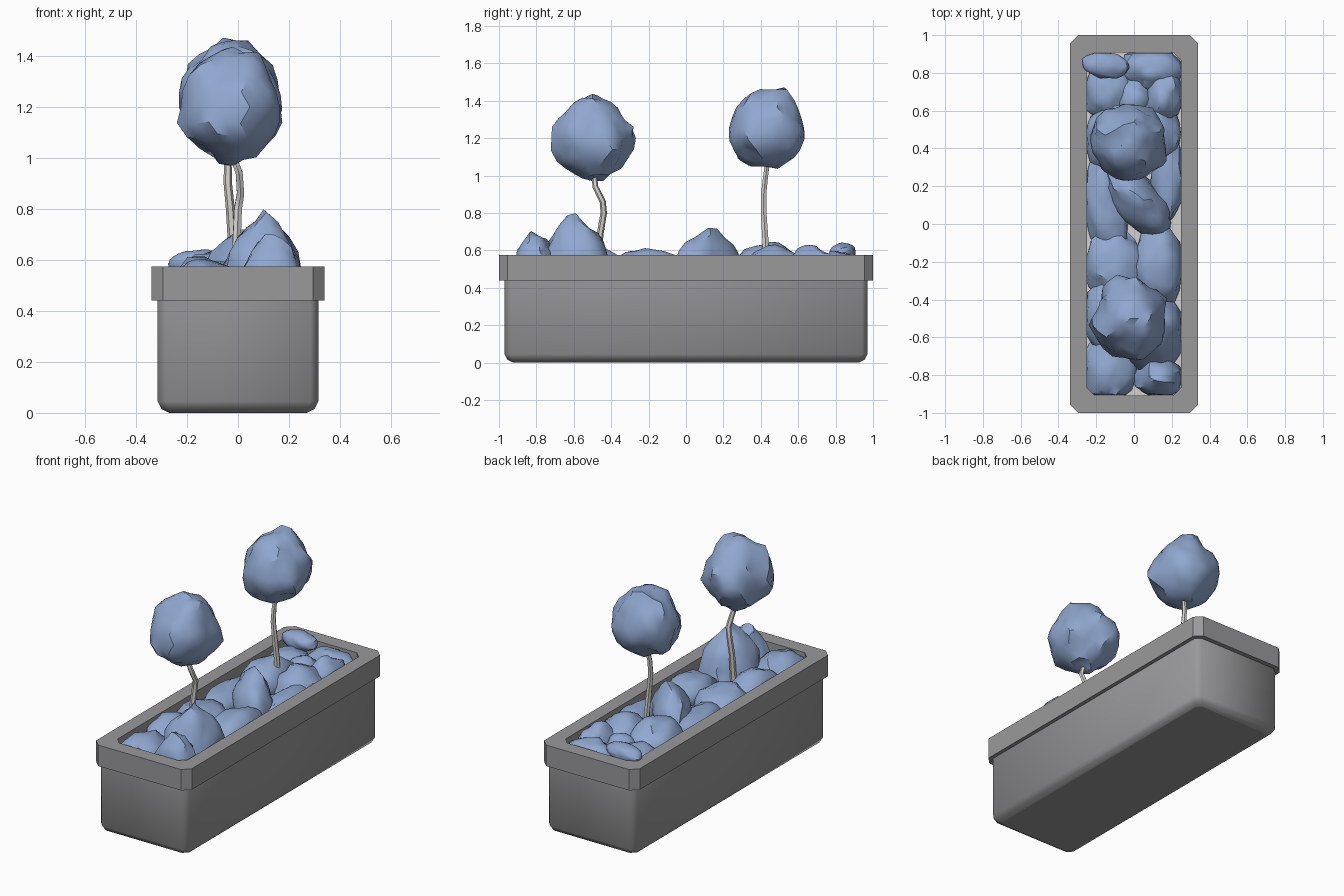
import bpy, bmesh, math
from mathutils import Vector, Matrix, noise

if "Cube" in bpy.data.objects:
    bpy.data.objects.remove(bpy.data.objects["Cube"])


def material(name, rgb):
    m = bpy.data.materials.new(name)
    m.diffuse_color = (*rgb, 1)
    m.use_nodes = True
    m.node_tree.nodes["Principled BSDF"].inputs["Base Color"].default_value = m.diffuse_color
    return m


GREY = material("planter grey", (0.32, 0.32, 0.33))
BLUE = material("foliage blue", (0.28, 0.39, 0.63))
PALE = material("pale bark", (0.66, 0.65, 0.63))


def finish(bm, name, mat, angle):
    bmesh.ops.recalc_face_normals(bm, faces=bm.faces)
    me = bpy.data.meshes.new(name)
    bm.to_mesh(me)
    bm.free()
    ob = bpy.data.objects.new(name, me)
    bpy.context.collection.objects.link(ob)
    me.materials.append(mat)
    bpy.ops.object.select_all(action='DESELECT')
    ob.select_set(True)
    bpy.context.view_layer.objects.active = ob
    bpy.ops.object.shade_smooth_by_angle(angle=math.radians(angle))
    return ob


def loft(name, loops, mat, angle, caps=False, ring=False):
    """Skin chamfered rectangles given as (half x, half y, chamfer, z)."""
    bm = bmesh.new()
    rows = []
    for x, y, c, z in loops:
        pts = [(x, -y + c), (x, y - c), (x - c, y), (-x + c, y),
               (-x, y - c), (-x, -y + c), (-x + c, -y), (x - c, -y)]
        rows.append([bm.verts.new((px, py, z)) for px, py in pts])
    pairs = list(zip(rows, rows[1:])) + ([(rows[-1], rows[0])] if ring else [])
    for a, b in pairs:
        for i in range(8):
            j = (i + 1) % 8
            bm.faces.new((a[i], a[j], b[j], b[i]))
    if caps:
        bm.faces.new(rows[0][::-1])
        if len(rows) > 1:
            bm.faces.new(rows[-1])
    return finish(bm, name, mat, angle)


# Planter box, rim and soil bed
loft("planter_body", [(0.27, 0.925, 0.03, 0), (0.30, 0.955, 0.03, 0.015),
                      (0.315, 0.97, 0.03, 0.045), (0.315, 0.97, 0.03, 0.45)], GREY, 50)
loft("planter_base", [(0.27, 0.925, 0.03, 0), (0.26, 0.915, 0.03, 0.01)], GREY, 30, caps=True)
loft("planter_rim", [(0.34, 1.0, 0.045, 0.44), (0.34, 1.0, 0.045, 0.575),
                     (0.25, 0.907, 0.04, 0.575), (0.25, 0.907, 0.04, 0.44)], GREY, 30, ring=True)
loft("soil_bed", [(0.252, 0.909, 0.04, 0.44), (0.252, 0.909, 0.04, 0.47)], PALE, 30, caps=True)


def blob(name, centre, radii, seed, rot=0, rough=0.2, peak=0.0, clip=None, sub=3):
    """Lumpy ball; clip limits it to the planter opening."""
    bm = bmesh.new()
    bmesh.ops.create_icosphere(bm, subdivisions=sub, radius=1)
    turn = Matrix.Rotation(math.radians(rot), 3, 'Z')
    off = Vector((seed * 7.31, seed * 3.17, seed * 1.73))
    for v in bm.verts:
        n = v.co.normalized()
        d = 1 + rough * noise.noise(n * 1.7 + off) + rough * 0.45 * noise.noise(n * 4 + off)
        p = n * d
        t = max(p.z, 0)
        p.x *= 1 - peak * t
        p.y *= 1 - peak * t
        v.co = turn @ Vector((p.x * radii[0], p.y * radii[1], p.z * radii[2])) + Vector(centre)
        if clip:
            v.co.x = max(-clip, min(0.249, v.co.x))
            v.co.y = max(-0.905, min(0.905, v.co.y))
            v.co.z = max(v.co.z, 0.475)
    return finish(bm, name, BLUE, 35)


# Low shrubs: x, y, top height, radius x, radius y, rotation
shrubs = [
    (0.10, -0.59, 0.77, 0.17, 0.19, 0),
    (0.13, -0.81, 0.70, 0.13, 0.11, 0),
    (-0.13, -0.77, 0.60, 0.15, 0.19, 0),
    (-0.14, -0.48, 0.61, 0.13, 0.20, 0),
    (-0.11, -0.22, 0.60, 0.16, 0.19, 0),
    (0.13, -0.22, 0.61, 0.14, 0.22, 0),
    (0.02, 0.12, 0.70, 0.23, 0.12, -48),
    (-0.15, 0.10, 0.58, 0.12, 0.26, 8),
    (0.18, 0.25, 0.58, 0.09, 0.24, 0),
    (-0.10, 0.45, 0.64, 0.16, 0.20, 0),
    (0.10, 0.48, 0.62, 0.15, 0.18, 0),
    (0.16, 0.67, 0.62, 0.10, 0.15, -15),
    (-0.14, 0.70, 0.58, 0.13, 0.16, 0),
    (0.10, 0.82, 0.60, 0.17, 0.12, 0),
    (0.00, 0.66, 0.59, 0.10, 0.12, 0),
]
for i, (x, y, top, rx, ry, rot) in enumerate(shrubs):
    blob(f"shrub_{i + 1}", (x, y, 0.49), (rx, ry, top - 0.49), i + 1, rot, 0.18, 0.1, 0.249)
# Small shrub hanging over the rim
blob("rim_shrub", (-0.15, 0.84, 0.585), (0.125, 0.07, 0.055), 31, -5, 0.15, 0, 0.28)


def trunk(name, pts, r0, r1):
    cu = bpy.data.curves.new(name, 'CURVE')
    cu.dimensions = '3D'
    cu.bevel_depth = 1
    cu.bevel_resolution = 1
    cu.use_fill_caps = True
    sp = cu.splines.new('POLY')
    sp.points.add(len(pts) - 1)
    for i, p in enumerate(pts):
        sp.points[i].co = (*p, 1)
        sp.points[i].radius = r0 + (r1 - r0) * i / (len(pts) - 1)
    ob = bpy.data.objects.new(name, cu)
    bpy.context.collection.objects.link(ob)
    bpy.ops.object.select_all(action='DESELECT')
    ob.select_set(True)
    bpy.context.view_layer.objects.active = ob
    bpy.ops.object.convert(target='MESH')
    ob = bpy.context.object
    ob.data.materials.clear()
    ob.data.materials.append(PALE)
    bpy.ops.object.shade_smooth_by_angle(angle=math.radians(50))


# Two small trees
trunk("front_trunk", [(-0.01, -0.47, 0.50), (-0.005, -0.46, 0.68), (0.0, -0.44, 0.80),
                      (0.01, -0.445, 0.86), (0.005, -0.485, 0.94), (-0.01, -0.488, 0.98),
                      (-0.025, -0.465, 1.08)], 0.019, 0.014)
trunk("back_trunk", [(-0.02, 0.427, 0.48), (-0.02, 0.425, 0.65), (-0.03, 0.415, 0.80),
                     (-0.04, 0.415, 0.90), (-0.04, 0.425, 0.99), (-0.02, 0.44, 1.11)],
      0.020, 0.014)
blob("front_canopy", (-0.02, -0.50, 1.20), (0.20, 0.215, 0.215), 41, 0, 0.22, 0.15)
blob("back_canopy", (-0.03, 0.44, 1.25), (0.205, 0.205, 0.215), 45, 0, 0.22, 0.15)
